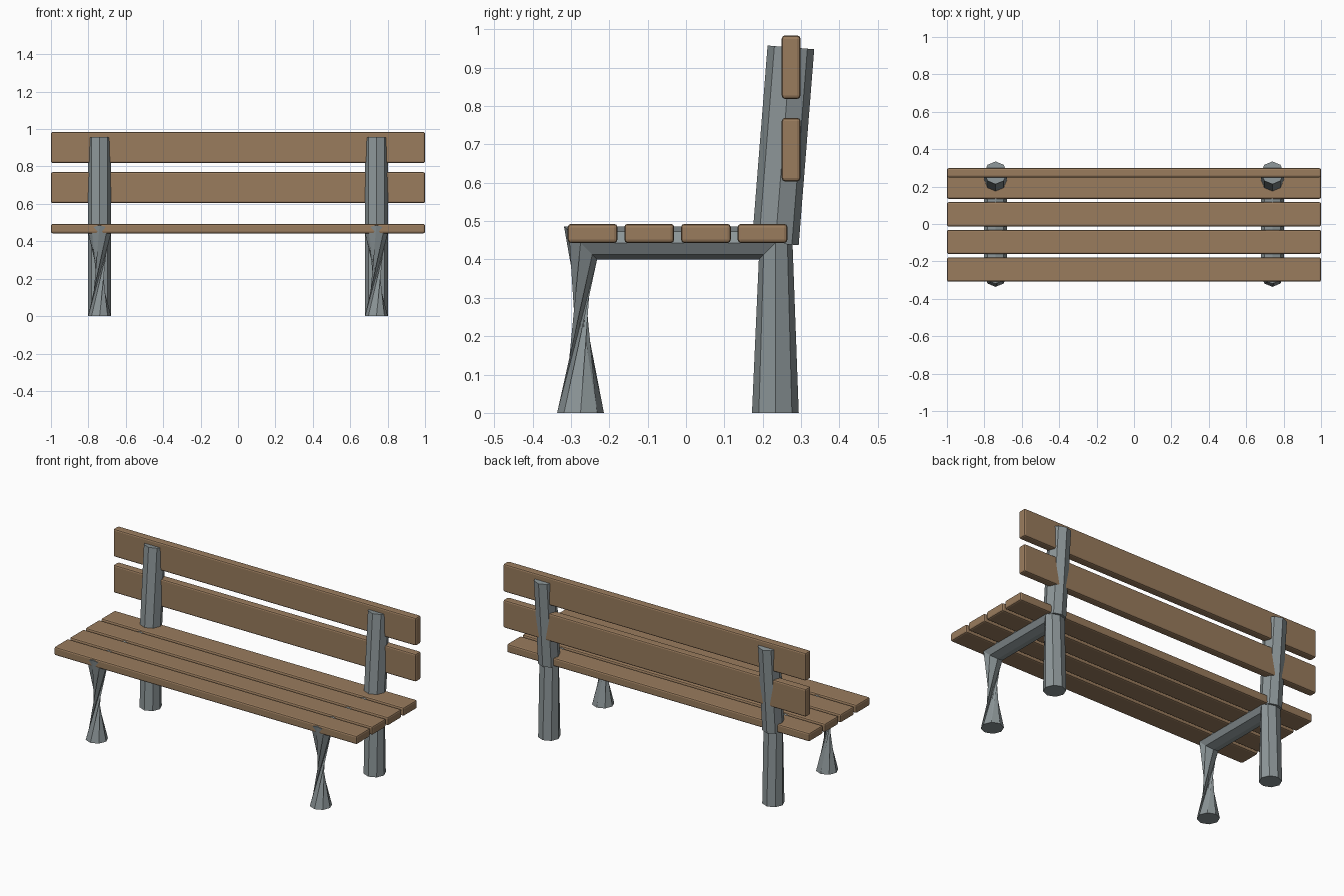
import bpy, bmesh
from math import sin, cos, tau, pi
from mathutils import Vector

if "Cube" in bpy.data.objects:
    bpy.data.objects.remove(bpy.data.objects["Cube"])

R, SIDES, LEG_X = 0.061, 8, 0.74


def material(name, rgb):
    m = bpy.data.materials.new(name)
    m.diffuse_color = (*rgb, 1)
    m.use_nodes = True
    m.node_tree.nodes["Principled BSDF"].inputs["Base Color"].default_value = m.diffuse_color
    return m


WOOD = material("wood", (0.32, 0.2, 0.11))
METAL = material("metal", (0.26, 0.3, 0.31))


def finish(name, bm, mat):
    bmesh.ops.recalc_face_normals(bm, faces=bm.faces[:])
    me = bpy.data.meshes.new(name)
    bm.to_mesh(me)
    bm.free()
    me.materials.append(mat)
    ob = bpy.data.objects.new(name, me)
    bpy.context.collection.objects.link(ob)
    return ob


def slat(name, y, z, depth, height):
    bm = bmesh.new()
    bmesh.ops.create_cube(bm, size=1)
    for v in bm.verts:
        v.co = Vector((v.co.x * 2, v.co.y * depth + y, v.co.z * height + z))
    bmesh.ops.bevel(bm, geom=bm.edges[:], offset=0.009, segments=2,
                    profile=0.5, affect='EDGES')
    return finish(name, bm, WOOD)


def tube(name, x, path, twisted_first=False):
    """Octagonal tube along (y, z) points, rings lying in the bisector planes."""
    bm = bmesh.new()
    pts = [Vector((x, y, z)) for y, z in path]
    rings = []
    for i, p in enumerate(pts):
        d = Vector((0, 0, 0))
        if i > 0:
            d += (p - pts[i - 1]).normalized()
        if i < len(pts) - 1:
            d += (pts[i + 1] - p).normalized()
        u = Vector((1, 0, 0))
        w = d.normalized().cross(u)
        rings.append([bm.verts.new(p + R * (u * cos(tau * k / SIDES) + w * sin(tau * k / SIDES)))
                      for k in range(SIDES)])
    for i, (a, b) in enumerate(zip(rings, rings[1:])):
        for k in range(SIDES):
            n = (k + 1) % SIDES
            if twisted_first and i == 0:
                # the first span turns 135 degrees, pinching at mid height
                far, near = b[(k + 4) % SIDES], b[(k + 3) % SIDES]
                bm.faces.new((a[k], a[n], far))
                bm.faces.new((a[k], far, near))
            else:
                bm.faces.new((a[k], a[n], b[n], b[k]))
    bm.faces.new(rings[0][::-1])
    bm.faces.new(rings[-1])
    return finish(name, bm, METAL)


# Seat slats
for i in range(4):
    slat(f"seat_slat_{i + 1}", -0.2435 + i * 0.1477, 0.468, 0.13, 0.05)

# Backrest slats
for i, z in enumerate((0.6865, 0.9015)):
    slat(f"back_slat_{i + 1}", 0.274, z, 0.049, 0.166)

# Leg frames (front leg, seat rail, rear leg) and leaning back posts
for side, x in (("left", -LEG_X), ("right", LEG_X)):
    tube(f"{side}_leg_frame", x,
         [(-0.275, 0), (-0.275, 0.443), (0.233, 0.443), (0.233, 0)], True)
    tube(f"{side}_back_post", x, [(0.233, 0.442), (0.2735, 0.953)])
